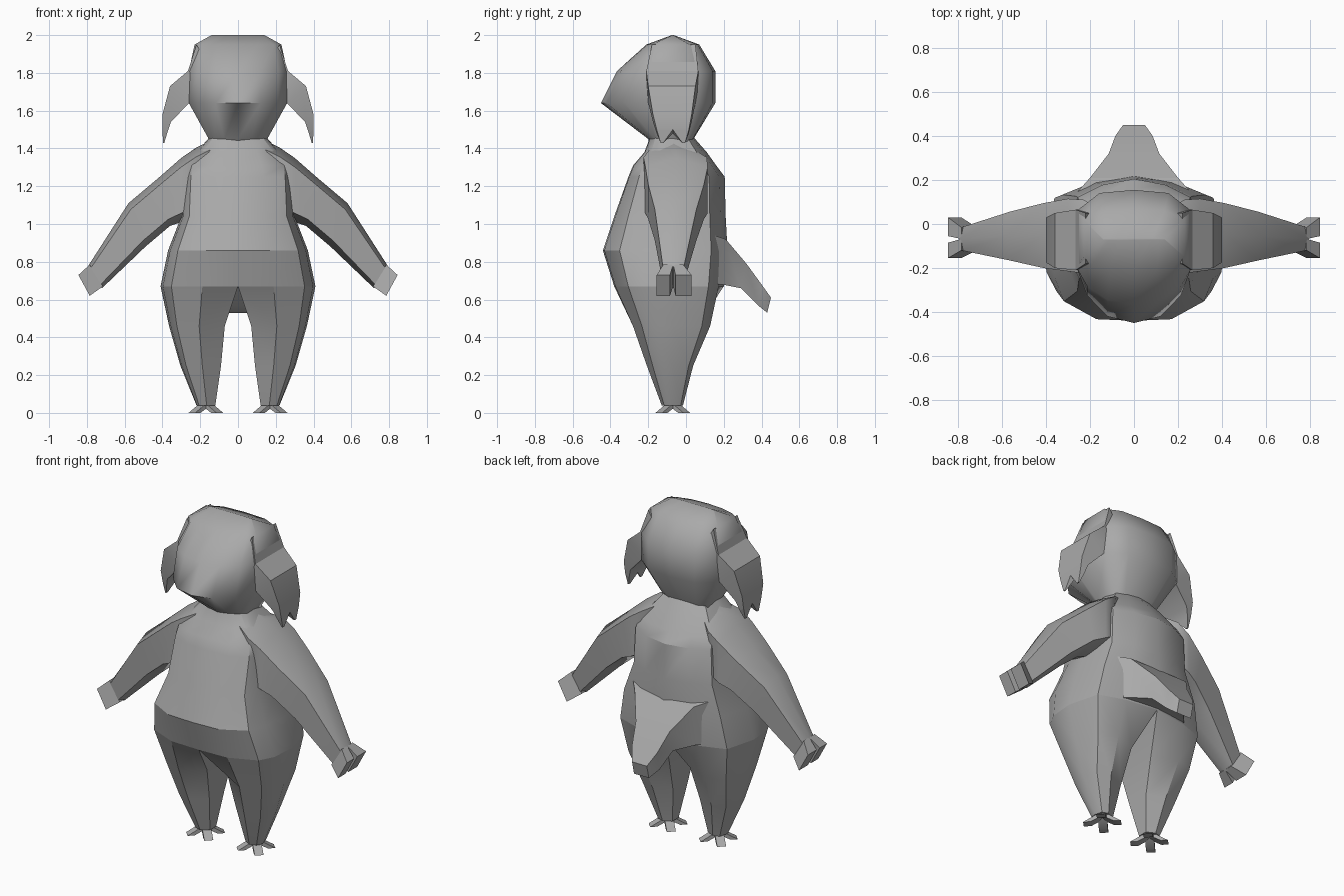
import bpy, bmesh, math

if "Cube" in bpy.data.objects:
    bpy.data.objects.remove(bpy.data.objects["Cube"])

grey = bpy.data.materials.new("plain_grey")
grey.diffuse_color = (0.4, 0.4, 0.4, 1)
grey.use_nodes = True
grey.node_tree.nodes["Principled BSDF"].inputs["Base Color"].default_value = grey.diffuse_color


def loft(name, rings, sx=1, angle=30):
    """Skin a list of equal-length closed rings and cap both ends."""
    bm = bmesh.new()
    loops = [[bm.verts.new((sx * x, y, z)) for x, y, z in r] for r in rings]
    n = len(loops[0])
    for a, b in zip(loops, loops[1:]):
        for i in range(n):
            j = (i + 1) % n
            bm.faces.new((a[i], a[j], b[j], b[i]))
    bm.faces.new(loops[0])
    bm.faces.new(loops[-1])
    bmesh.ops.remove_doubles(bm, verts=bm.verts, dist=0.0005)
    bmesh.ops.recalc_face_normals(bm, faces=bm.faces)
    me = bpy.data.meshes.new(name)
    bm.to_mesh(me)
    bm.free()
    me.materials.append(grey)
    ob = bpy.data.objects.new(name, me)
    bpy.context.collection.objects.link(ob)
    bpy.ops.object.select_all(action='DESELECT')
    ob.select_set(True)
    bpy.context.view_layer.objects.active = ob
    bpy.ops.object.shade_smooth_by_angle(angle=math.radians(angle))
    return ob


def mirrored(half, z):
    """Full ring from a half outline running front to back."""
    return [(x, y, z) for x, y in half] + [(-x, y, z) for x, y in half[-2:0:-1]]


def body_outline(yf, yb, ym=-0.07):
    """Half outline of the body as (width fraction, y), front to back."""
    L, B = ym - yf, yb - ym
    return [(0, yf), (0.46, yf + 0.02 * L), (0.86, yf + 0.24 * L), (0.97, yf + 0.52 * L),
            (1, ym), (0.88, yb - 0.3 * B), (0.5, yb - 0.1 * B), (0, yb)]


def along(top, bottom, t, y):
    """Point between a top and a bottom (x, z) pair at depth y."""
    return (top[0] + (bottom[0] - top[0]) * t, y, top[1] + (bottom[1] - top[1]) * t)


def slab_ring(top, bottom, yf, yb):
    return [along(top, bottom, t, y) for t, y in ((0, yf), (1, yf), (1, yb), (0, yb))]


def ridge_ring(top, bottom, yf, yb):
    """Six-sided arm section with a ridge above and below."""
    ym = (yf + yb) / 2
    return [along(top, bottom, t, y) for t, y in
            ((0, ym), (0.14, yf), (0.86, yf), (1, ym), (0.86, yb), (0.14, yb))]


# Torso: z, half width, front y, back y
torso = []
for z, w, yf, yb in [(0.67, 0.41, -0.38, 0.20), (0.86, 0.37, -0.44, 0.22),
                     (1.04, 0.30, -0.38, 0.21), (1.25, 0.29, -0.305, 0.205),
                     (1.31, 0.28, -0.28, 0.16), (1.38, 0.22, -0.22, 0.11),
                     (1.46, 0.15, -0.19, 0.04)]:
    torso.append(mirrored([(u * w, y) for u, y in body_outline(yf, yb)], z))
loft("torso", torso)

# Head: z, half width, front y, back y, side panel from y1 to y2
head = []
for z, w, yf, yb, y1, y2 in [(1.40, 0.15, -0.18, 0.03, -0.12, 0.0),
                             (1.45, 0.155, -0.20, 0.04, -0.13, 0.01),
                             (1.64, 0.26, -0.45, 0.155, -0.20, 0.06),
                             (1.81, 0.26, -0.365, 0.155, -0.20, 0.06),
                             (1.95, 0.23, -0.21, 0.07, -0.15, 0.02),
                             (2.00, 0.14, -0.075, -0.065, -0.072, -0.068)]:
    L = y1 - yf
    half = [(0, yf), (0.46 * w, yf + 0.12 * L), (0.82 * w, yf + 0.5 * L),
            (w, y1), (w, y2), (0.6 * w, yb - 0.15 * (yb - y2)), (0, yb)]
    head.append(mirrored(half, z))
loft("head", head, angle=75)

# Tail: top y, z, bottom y, z, half width
tail = []
for yt, zt, yb, zb, w in [(0.12, 0.95, 0.10, 0.68, 0.28), (0.21, 0.92, 0.19, 0.68, 0.20),
                          (0.32, 0.79, 0.29, 0.66, 0.115), (0.40, 0.68, 0.38, 0.57, 0.085),
                          (0.45, 0.61, 0.43, 0.53, 0.05)]:
    tail.append([(-w, yt, zt), (w, yt, zt), (w, yb, zb), (-w, yb, zb)])
loft("tail", tail)

for side, s in (("right", 1), ("left", -1)):
    # Arm from the neck down to the wrist
    loft(side + "_arm", [
        ridge_ring((0.13, 1.45), (0.17, 1.08), -0.19, 0.04),
        ridge_ring((0.22, 1.405), (0.26, 1.03), -0.225, 0.11),
        ridge_ring((0.30, 1.35), (0.30, 1.01), -0.215, 0.115),
        ridge_ring((0.42, 1.245), (0.36, 0.99), -0.20, 0.095),
        ridge_ring((0.58, 1.11), (0.49, 0.88), -0.165, 0.055),
        ridge_ring((0.795, 0.775), (0.72, 0.66), -0.12, -0.015)], s, 40)
    # Two spread fingers
    for name, base, tip in (("front", (-0.12, -0.068), (-0.155, -0.085)),
                            ("back", (-0.068, -0.015), (-0.055, 0.03))):
        loft(f"{side}_{name}_finger", [
            slab_ring((0.785, 0.785), (0.715, 0.67), *base),
            slab_ring((0.845, 0.73), (0.785, 0.62), *tip)], s)

    # Hanging ear ending in a fork
    loft(side + "_ear", [
        slab_ring((0.22, 1.95), (0.18, 1.88), -0.18, 0.05),
        slab_ring((0.265, 1.81), (0.21, 1.68), -0.21, 0.065),
        slab_ring((0.36, 1.73), (0.26, 1.64), -0.20, 0.05),
        slab_ring((0.40, 1.58), (0.355, 1.54), -0.175, 0.03),
        slab_ring((0.40, 1.50), (0.375, 1.48), -0.155, 0.015)], s)
    for name, base, tip in (("front", (-0.155, -0.07), (-0.135, -0.12)),
                            ("back", (-0.07, 0.015), (-0.02, -0.005))):
        loft(f"{side}_ear_{name}_tip", [
            slab_ring((0.40, 1.50), (0.375, 1.48), *base),
            slab_ring((0.397, 1.43), (0.39, 1.43), *tip)], s)

    # Leg: z, inner x, outer x, front y, back y, flatness of the inner side
    leg = []
    for z, x0, x1, yf, yb, k in [(0.67, 0.0, 0.41, -0.38, 0.20, 1.0),
                                 (0.46, 0.07, 0.365, -0.285, 0.15, 0.6),
                                 (0.25, 0.09, 0.305, -0.21, 0.05, 0.55),
                                 (0.04, 0.12, 0.22, -0.13, -0.01, 0.5)]:
        ym = -0.07
        ring = [(x0 + (x1 - x0) * u, y, z) for u, y in body_outline(yf, yb)]
        ring[0] = (x0, ym + k * (yf - ym), z)
        ring[-1] = (x0, ym + k * (yb - ym), z)
        leg.append(ring)
    loft(side + "_leg", leg, s)

    # Four splayed toes pointing diagonally
    section = [(0.03, 0.045), (0.0, 0.035), (0.065, 0.0), (0.105, 0.0)]
    for k in range(4):
        c, d = math.cos((k + 0.5) * math.pi / 2), math.sin((k + 0.5) * math.pi / 2)
        loft(f"{side}_toe_{k + 1}", [
            [(0.17 + c * r - d * t, -0.07 + d * r + c * t, z) for r, z in section]
            for t in (-0.025, 0.025)], s)
